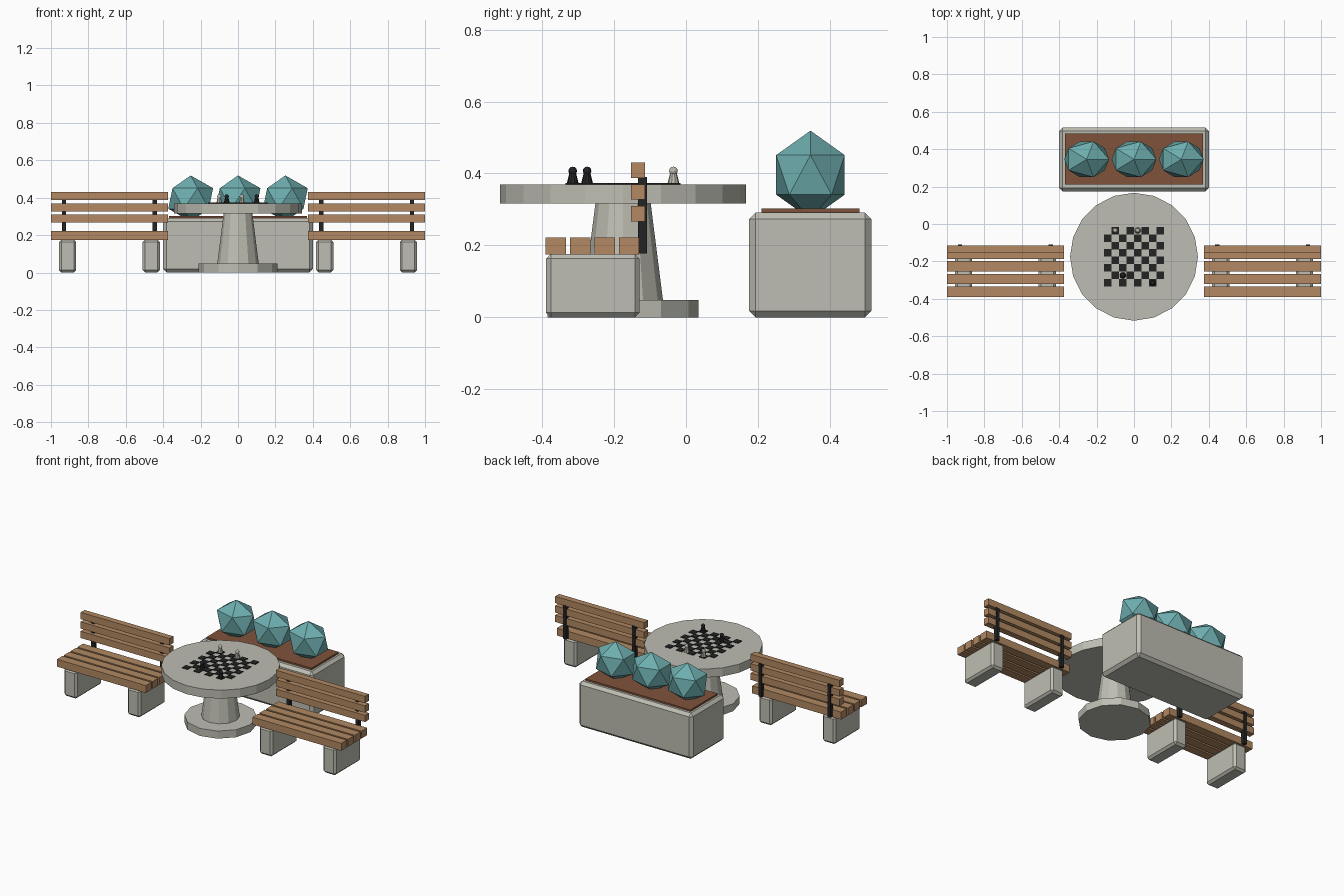
import bpy, bmesh
from mathutils import Matrix

if "Cube" in bpy.data.objects:
    bpy.data.objects.remove(bpy.data.objects["Cube"])


def material(name, rgb):
    m = bpy.data.materials.new(name)
    lin = [((c / 255 + 0.055) / 1.055) ** 2.4 for c in rgb]
    m.diffuse_color = (*lin, 1)
    m.use_nodes = True
    m.node_tree.nodes["Principled BSDF"].inputs["Base Color"].default_value = m.diffuse_color
    return m


CONCRETE = material("concrete", (190, 190, 179))
WOOD = material("wood", (178, 137, 98))
SOIL = material("soil", (128, 83, 59))
LEAF = material("teal_leaf", (110, 174, 175))
BLACK = material("black", (36, 36, 37))


def finish(name, bm, mat):
    me = bpy.data.meshes.new(name)
    bm.to_mesh(me)
    bm.free()
    me.materials.append(mat)
    ob = bpy.data.objects.new(name, me)
    bpy.context.collection.objects.link(ob)
    return ob


def add_box(bm, lo, hi):
    c = [(a + b) / 2 for a, b in zip(lo, hi)]
    s = [b - a for a, b in zip(lo, hi)]
    bmesh.ops.create_cube(bm, size=1, matrix=Matrix.Translation(c) @ Matrix.Diagonal((*s, 1)))


def box(name, lo, hi, mat, bevel=0):
    bm = bmesh.new()
    add_box(bm, lo, hi)
    if bevel:
        bmesh.ops.bevel(bm, geom=bm.edges[:], offset=bevel, segments=1, affect='EDGES')
    return finish(name, bm, mat)


def add_cone(bm, x, y, z0, z1, r0, r1, n):
    bmesh.ops.create_cone(bm, cap_ends=True, segments=n, radius1=r0, radius2=r1,
                          depth=z1 - z0, matrix=Matrix.Translation((x, y, (z0 + z1) / 2)))


def cone(name, z0, z1, r0, r1, n):
    bm = bmesh.new()
    add_cone(bm, 0, TY, z0, z1, r0, r1, n)
    return finish(name, bm, CONCRETE)


# round table
TY = -0.175
cone("table_base", 0, 0.048, 0.21, 0.21, 12)
cone("table_column", 0.048, 0.316, 0.111, 0.077, 12)
cone("table_top", 0.316, 0.37, 0.342, 0.342, 20)

# dark board squares as thin plates
SQ = 0.04
bm = bmesh.new()
for i in range(8):
    for j in range(8):
        if (i + j) % 2 == 0:
            x, y = (i - 4) * SQ, TY + (j - 4) * SQ
            add_box(bm, (x, y, 0.369), (x + SQ, y + SQ, 0.374))
finish("board_squares", bm, BLACK)

# game pieces
for k, (i, j, mat) in enumerate([(1, 7, CONCRETE), (4, 7, CONCRETE), (2, 1, BLACK), (6, 0, BLACK)]):
    x, y = (i - 3.5) * SQ, TY + (j - 3.5) * SQ
    bm = bmesh.new()
    add_cone(bm, x, y, 0.37, 0.406, 0.017, 0.008, 10)
    bmesh.ops.create_uvsphere(bm, u_segments=10, v_segments=6, radius=0.012,
                              matrix=Matrix.Translation((x, y, 0.407)))
    finish(f"game_piece_{k}", bm, mat)

# two benches
for side, cx in (("left", -0.6875), ("right", 0.6875)):
    x0, x1 = cx - 0.3125, cx + 0.3125
    for k in range(4):
        y = -0.39 + k * 0.068
        box(f"{side}_seat_slat_{k}", (x0, y, 0.175), (x1, y + 0.056, 0.222), WOOD)
    for k in range(3):
        z = 0.267 + k * 0.06
        box(f"{side}_back_slat_{k}", (x0, -0.153, z), (x1, -0.114, z + 0.043), WOOD)
    for k in (-1, 1):
        px, lx = cx + k * 0.2425, cx + k * 0.2235
        box(f"{side}_back_post_{k}", (px - 0.011, -0.134, 0.178), (px + 0.011, -0.109, 0.39), BLACK)
        box(f"{side}_leg_{k}", (lx - 0.046, -0.389, 0), (lx + 0.046, -0.129, 0.176), CONCRETE, 0.013)

# planter with soil and bushes
box("planter", (-0.4, 0.175, 0), (0.4, 0.516, 0.291), CONCRETE, 0.018)
box("soil_bed", (-0.37, 0.21, 0.27), (0.37, 0.483, 0.302), SOIL)
for k in (-1, 0, 1):
    bm = bmesh.new()
    bmesh.ops.create_icosphere(bm, subdivisions=1, radius=1, matrix=Matrix.Translation(
        (k * 0.253, 0.346, 0.396)) @ Matrix.Diagonal((0.134, 0.112, 0.123, 1)))
    finish(f"bush_{k + 1}", bm, LEAF)
